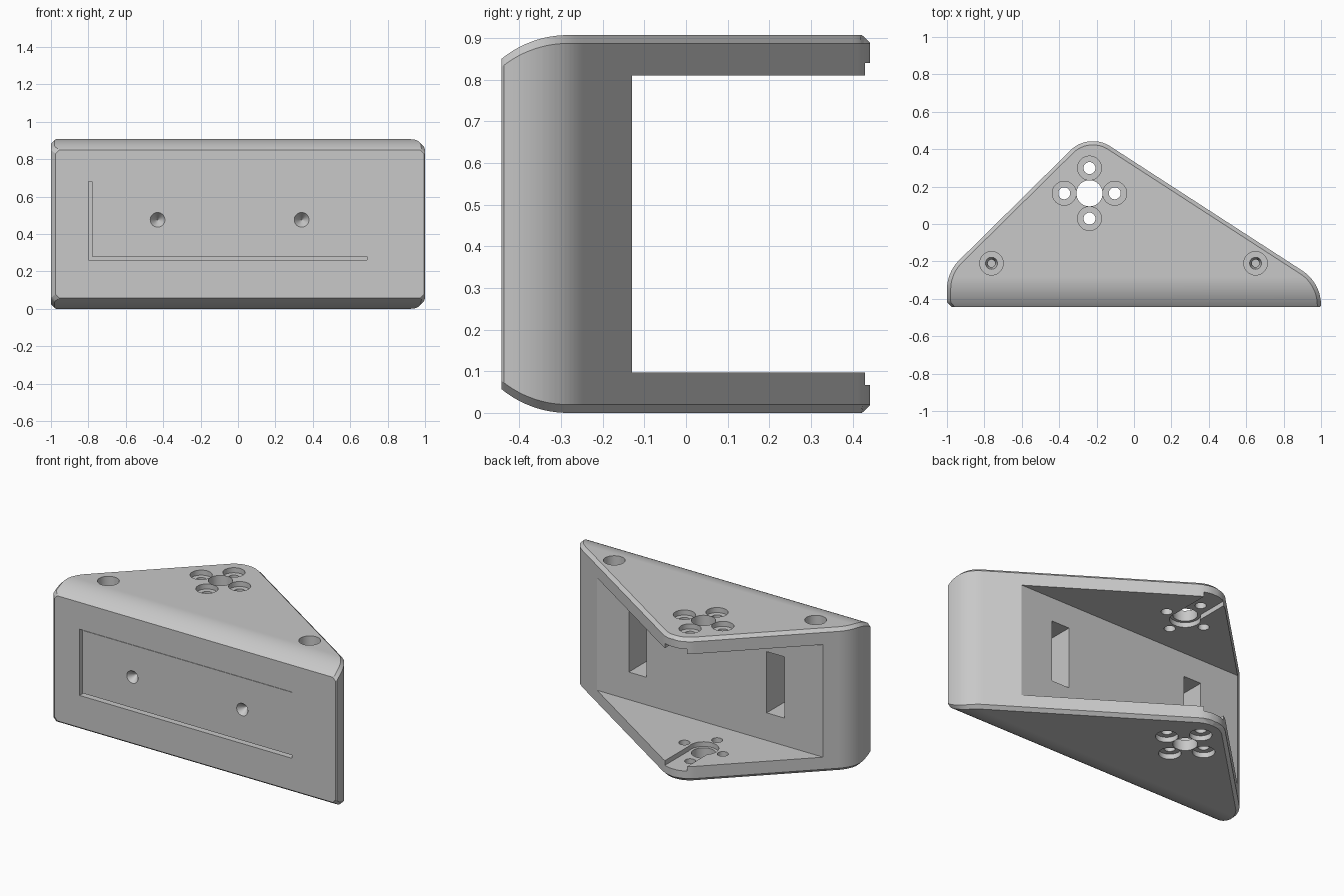
import bpy, bmesh, math
from math import sin, cos, radians, sqrt
from mathutils import Matrix

if "Cube" in bpy.data.objects:
    bpy.data.objects.remove(bpy.data.objects["Cube"])

H, CH, FRONT, BACK = 0.907, 0.02, -0.443, 0.443
WALL, LOW, HIGH = -0.13, 0.097, 0.81      # inner wall and plate faces
HUB = (-0.238, 0.164)

grey = bpy.data.materials.new("plain_grey")
grey.use_nodes = True
grey.diffuse_color = (0.58, 0.58, 0.58, 1)
grey.node_tree.nodes["Principled BSDF"].inputs["Base Color"].default_value = (0.58, 0.58, 0.58, 1)


def make(name, bm):
    bmesh.ops.recalc_face_normals(bm, faces=bm.faces)
    mesh = bpy.data.meshes.new(name)
    bm.to_mesh(mesh)
    bm.free()
    mesh.materials.append(grey)
    ob = bpy.data.objects.new(name, mesh)
    bpy.context.collection.objects.link(ob)
    return ob


# Rounded triangle outline: one chain of points per side, from front to apex
def arc(cx, cy, r, a, b, n=14):
    return [(cx + r * cos(radians(a + (b - a) * i / n)),
             cy + r * sin(radians(a + (b - a) * i / n))) for i in range(n + 1)]


def chains(inset):
    left = arc(-0.78, -0.35, 0.22 - inset, 180, 135) + arc(-0.22, 0.273, 0.17 - inset, 135, 90)
    right = arc(0.78, -0.434, 0.22 - inset, 0, 56.6) + arc(-0.22, 0.273, 0.17 - inset, 56.6, 90)
    return left, right


def x_at(chain, y):
    if y <= chain[0][1]:
        return chain[0][0]
    for (xa, ya), (xb, yb) in zip(chain, chain[1:]):
        if y <= yb:
            return xa + (xb - xa) * (y - ya) / max(yb - ya, 1e-9)
    return chain[-1][0]


# Body: eight-sided sections lofted from front to back
def section(y):
    (ol, orr), (il, ir) = chains(0), chains(CH)
    R, start = 0.253, -0.283
    d = R - sqrt(R * R - (y - start) ** 2) if y < start else 0.0
    over = max(0.0, y - (BACK - CH)) * 0.95
    # Small bevels on the upright front corners
    nip_l, nip_r = max(0, FRONT + 0.024 - y), max(0, FRONT + 0.006 - y)
    a, b = x_at(ol, y) + nip_l, x_at(orr, y) - nip_r
    c, e = x_at(il, y) + nip_l, x_at(ir, y) - nip_r
    if e - c < 0.002:
        c, e = c - 0.001, c + 0.001
    z0, z1 = d + CH, d + over
    return [(a, y, z0), (c, y, z1), (e, y, z1), (b, y, z0),
            (b, y, H - z0), (e, y, H - z1), (c, y, H - z1), (a, y, H - z0)]


ys = {round(FRONT + 0.016 * i, 4) for i in range(11)} | {FRONT + 0.006, FRONT + 0.024}
for chain in chains(0) + chains(CH):
    ys |= {round(y, 4) for x, y in chain if FRONT < y < BACK - 0.0004}
stations = []
for y in sorted(ys):
    if not stations or y - stations[-1] > 0.0015:
        stations.append(y)
bm = bmesh.new()
rings = [[bm.verts.new(p) for p in section(y)] for y in stations]
for p, q in zip(rings, rings[1:]):
    for i in range(8):
        j = (i + 1) % 8
        bm.faces.new((p[i], p[j], q[j], q[i]))
bm.faces.new(rings[0])
bm.faces.new(rings[-1])
body = make("angled_bracket", bm)


def cut(bm):
    tool = make("cutter", bm)
    tool.hide_render = True
    mod = body.modifiers.new("cut", 'BOOLEAN')
    mod.operation, mod.solver, mod.object = 'DIFFERENCE', 'EXACT', tool
    bpy.context.view_layer.update()
    result = bpy.data.meshes.new_from_object(
        body.evaluated_get(bpy.context.evaluated_depsgraph_get()))
    body.modifiers.clear()
    body.data = result
    bpy.data.objects.remove(tool)


def box(x0, x1, y0, y1, z0, z1):
    bm = bmesh.new()
    bmesh.ops.create_cube(bm, size=1)
    for v in bm.verts:
        v.co = [(lo + hi) / 2 + c * (hi - lo)
                for c, lo, hi in zip(v.co, (x0, y0, z0), (x1, y1, z1))]
    cut(bm)


def round_hole(x, y, z0, z1, r0, r1=None, turn=None):
    bm = bmesh.new()
    bmesh.ops.create_cone(bm, cap_ends=True, segments=32, radius1=r0,
                          radius2=r0 if r1 is None else r1, depth=z1 - z0,
                          matrix=Matrix.Translation((x, y, (z0 + z1) / 2)))
    if turn:
        bmesh.ops.transform(bm, matrix=turn, verts=bm.verts)
    cut(bm)


# Channel between the two plates
box(-2, 2, WALL, 2, LOW, HIGH)

# Narrow gap along the left and bottom of the flush front panel, and its dimples
box(-0.8, -0.78, FRONT - 1, FRONT + 0.05, 0.26, 0.68)
box(-0.8, 0.69, FRONT - 1, FRONT + 0.05, 0.26, 0.28)
# Hairline seam along the panel's other two sides
box(0.688, 0.69, FRONT - 1, FRONT + 0.004, 0.27, 0.68)
box(-0.79, 0.69, FRONT - 1, FRONT + 0.004, 0.678, 0.68)
for x in (-0.43, 0.34):
    turn = Matrix.Translation((x, FRONT, 0.476)) @ Matrix.Rotation(radians(-90), 4, 'X')
    round_hole(0, 0, -0.005, 0.05, 0.043, 0.002, turn)

# Tall pockets in the inner wall
for x in (-0.537, 0.43):
    box(x - 0.062, x + 0.062, WALL - 0.2, WALL + 0.1, 0.272, 0.66)

# Hub and mounting holes through both plates, countersunk outside
hx, hy = HUB
round_hole(hx, hy, -1, 2, 0.07)
for dx, dy in ((0.135, 0), (-0.135, 0), (0, 0.135), (0, -0.135)):
    round_hole(hx + dx, hy + dy, -1, 2, 0.032)
    round_hole(hx + dx, hy + dy, H - 0.032, H + 0.1, 0.064)
    round_hole(hx + dx, hy + dy, -0.1, 0.032, 0.064)

# Keyhole grooves on the inner plate faces, open at the apex
for z0, z1 in ((LOW - 0.03, LOW + 0.1), (HIGH - 0.1, HIGH + 0.03)):
    round_hole(hx, hy, z0, z1, 0.088)
    box(hx - 0.065, hx + 0.085, hy, 1, z0, z1)

# Blind corner screw holes in the top
for x in (-0.762, 0.65):
    round_hole(x, -0.21, H - 0.06, H + 0.1, 0.063)
    round_hole(x, -0.21, H - 0.1, H - 0.05, 0.02, 0.035)
    round_hole(x, -0.21, H - 0.3, H - 0.09, 0.02)

bpy.context.view_layer.objects.active = body
body.select_set(True)
bpy.ops.object.shade_smooth_by_angle(angle=radians(25))
